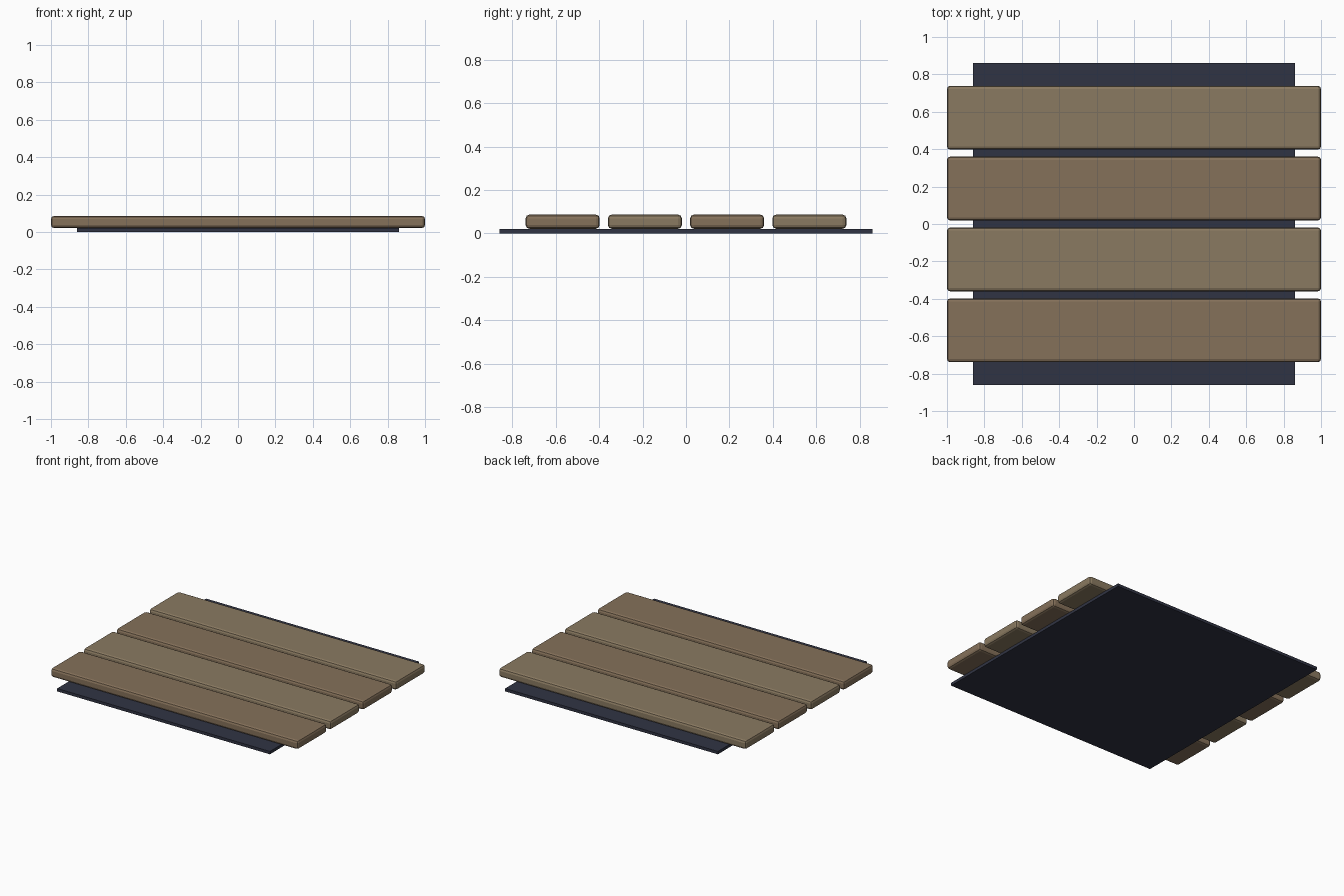
import bpy

if "Cube" in bpy.data.objects:
    bpy.data.objects.remove(bpy.data.objects["Cube"])

def material(name, rgb):
    m = bpy.data.materials.new(name)
    m.diffuse_color = (*rgb, 1)
    m.use_nodes = True
    m.node_tree.nodes["Principled BSDF"].inputs["Base Color"].default_value = m.diffuse_color
    return m

def box(name, size, center, mat, bevel=0):
    bpy.ops.mesh.primitive_cube_add(size=1, location=center)
    ob = bpy.context.object
    ob.name = name
    ob.scale = size
    bpy.ops.object.transform_apply(location=False, rotation=False, scale=True)
    ob.data.materials.append(mat)
    if bevel:
        mod = ob.modifiers.new("rounded_edges", 'BEVEL')
        mod.width = bevel
        mod.segments = 2
    return ob

wood_red = material("wood_reddish", (0.235, 0.165, 0.102))
wood_tan = material("wood_tan", (0.255, 0.195, 0.12))
dark = material("dark_base", (0.03, 0.034, 0.057))

# thin square base sheet
box("base_sheet", (1.72, 1.72, 0.021), (0, 0, 0.0105), dark)

# four planks in alternating wood tones
for i in range(4):
    y = (i - 1.5) * 0.379
    box(f"plank_{i + 1}", (2.0, 0.341, 0.065), (0, y, 0.0535),
        wood_tan if i % 2 else wood_red, 0.017)
